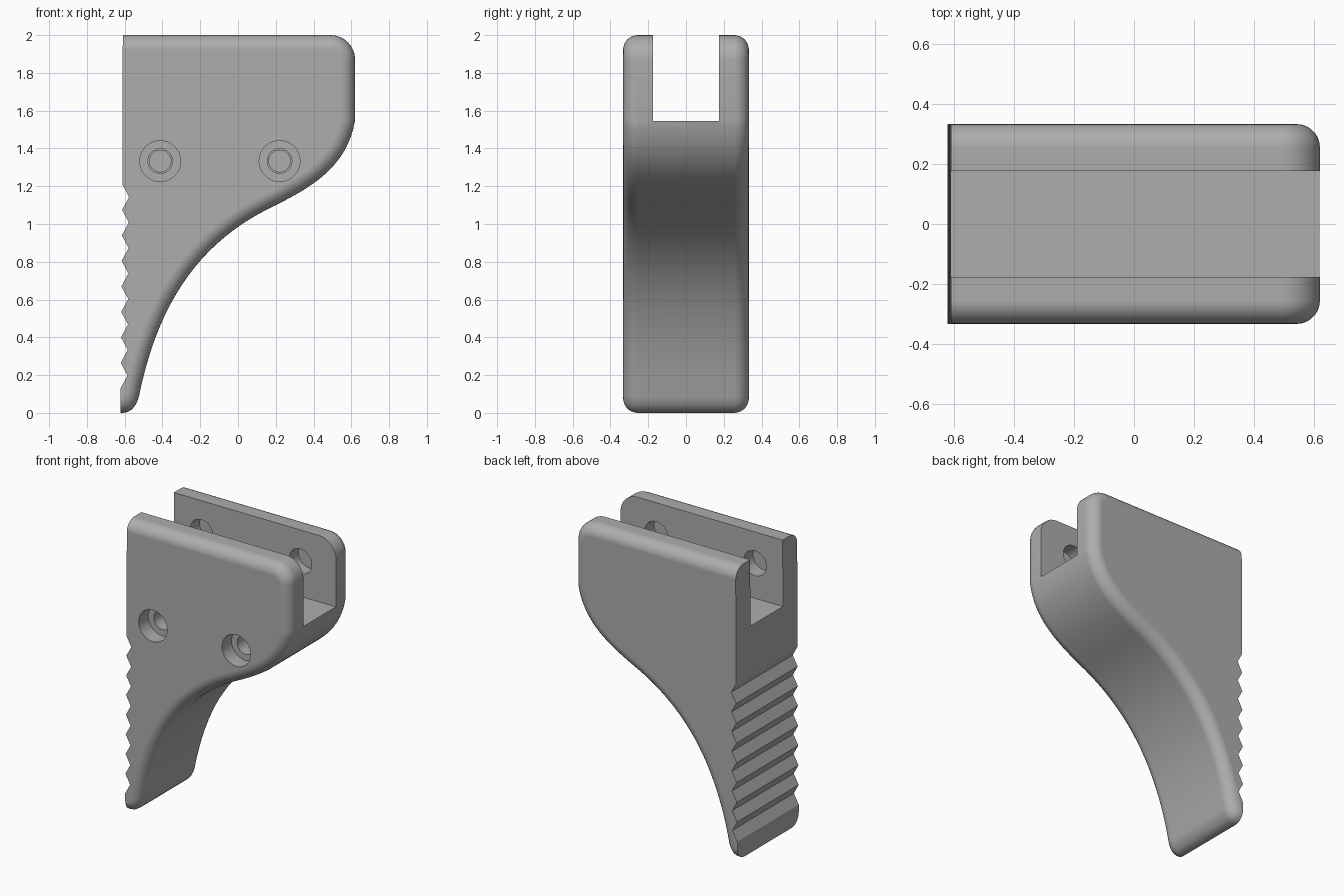
import bpy, bmesh
from math import radians, sin, cos, pi
from mathutils import Vector
from mathutils.geometry import interpolate_bezier

cube = bpy.data.objects.get("Cube")
if cube:
    bpy.data.objects.remove(cube)

HALF_Y = 0.333      # half thickness of the body
FILLET = 0.078      # rounding of the side rims
SLOT_Y = 0.176      # half width of the top slot
SLOT_Z = 1.545      # floor of the slot

grey = bpy.data.materials.new("plain_grey")
grey.use_nodes = True
colour = (0.42, 0.42, 0.42, 1)
grey.diffuse_color = colour
grey.node_tree.nodes["Principled BSDF"].inputs["Base Color"].default_value = colour


def bezier(a, b, c, d, n):
    pts = interpolate_bezier(*[Vector((p[0], 0, p[1])) for p in (a, b, c, d)], n)
    return [(p.x, p.z) for p in pts]


def make_object(name, bm):
    mesh = bpy.data.meshes.new(name)
    bm.to_mesh(mesh)
    bm.free()
    obj = bpy.data.objects.new(name, mesh)
    bpy.context.collection.objects.link(obj)
    obj.data.materials.append(grey)
    return obj


# Rounded path: top edge, upper corner, S-curved underside, toe
rim = [(-0.61, 2.0)]
rim += [(0.49 + 0.13 * sin(t * pi / 16), 1.87 + 0.13 * cos(t * pi / 16)) for t in range(9)]
rim += bezier((0.62, 1.55), (0.58, 1.31), (0.40, 1.20), (0.20, 1.10), 16)
rim += bezier((0.20, 1.10), (-0.14, 0.94), (-0.41, 0.66), (-0.525, 0.085), 22)[1:]
rim += bezier((-0.525, 0.085), (-0.536, 0.04), (-0.565, 0), (-0.61, 0), 6)[1:]
rim.append((-0.622, 0))

# Grip edge: eight notches, from the toe upward
grip = []
for i in range(8):
    z = 0.13 + 0.135 * i
    x = -0.622 + 0.0012 * i
    grip += [(x, z), (x + 0.037, z + 0.068)]
grip.append((-0.612, 1.21))

# Body: extruded profile with rounded side rims
bm = bmesh.new()
outline = rim + grip
front = [bm.verts.new((x, -HALF_Y, z)) for x, z in outline]
back = [bm.verts.new((x, HALF_Y, z)) for x, z in outline]
bm.faces.new(front)
bm.faces.new(back[::-1])
count = len(outline)
for i in range(count):
    j = (i + 1) % count
    bm.faces.new((front[i], back[i], back[j], front[j]))
bmesh.ops.recalc_face_normals(bm, faces=bm.faces)
rim_edges = [bm.edges.get((side[i], side[i + 1]))
             for side in (front, back) for i in range(len(rim) - 1)]
bmesh.ops.bevel(bm, geom=rim_edges, offset=FILLET, offset_type='OFFSET',
                segments=7, profile=0.5, affect='EDGES', clamp_overlap=False)
bmesh.ops.recalc_face_normals(bm, faces=bm.faces)
body = make_object("grip_body", bm)


def box_cutter(name, size, centre):
    bm = bmesh.new()
    bmesh.ops.create_cube(bm, size=1)
    bmesh.ops.scale(bm, vec=size, verts=bm.verts)
    bmesh.ops.translate(bm, vec=centre, verts=bm.verts)
    return make_object(name, bm)


def drill(name, x, z, radius, y0, y1):
    bm = bmesh.new()
    bmesh.ops.create_cone(bm, cap_ends=True, segments=48, radius1=radius,
                          radius2=radius, depth=y1 - y0)
    obj = make_object(name, bm)
    obj.data.transform(Vector((0, 1, 0)).to_track_quat('Z', 'X').to_matrix().to_4x4())
    obj.location = (x, (y0 + y1) / 2, z)
    return obj


# Slot, stepped screw holes in the front, pin pockets inside the slot
cutters = [box_cutter("slot_cutter", (2, 2 * SLOT_Y, 1), (0, 0, SLOT_Z + 0.5))]
for x in (-0.412, 0.22):
    for radius, end in ((0.108, -0.23), (0.065, -0.05), (0.057, 0.2)):
        cutters.append(drill("screw_cutter", x, 1.333, radius, -0.5, end))
for x in (-0.40, 0.35):
    cutters.append(drill("pin_cutter", x, 1.785, 0.085, -SLOT_Y - 0.1, SLOT_Y + 0.1))

bpy.context.view_layer.objects.active = body
for cutter in cutters:
    cutter.hide_render = True
    mod = body.modifiers.new("cut", 'BOOLEAN')
    mod.operation = 'DIFFERENCE'
    mod.solver = 'EXACT'
    mod.object = cutter
    bpy.ops.object.modifier_apply(modifier=mod.name)
    bpy.data.objects.remove(cutter)

# Smooth curves, sharp corners
bpy.ops.object.select_all(action='DESELECT')
body.select_set(True)
bpy.ops.object.shade_smooth_by_angle(angle=radians(28))
normals = body.modifiers.new("even_normals", 'WEIGHTED_NORMAL')
normals.keep_sharp = True
